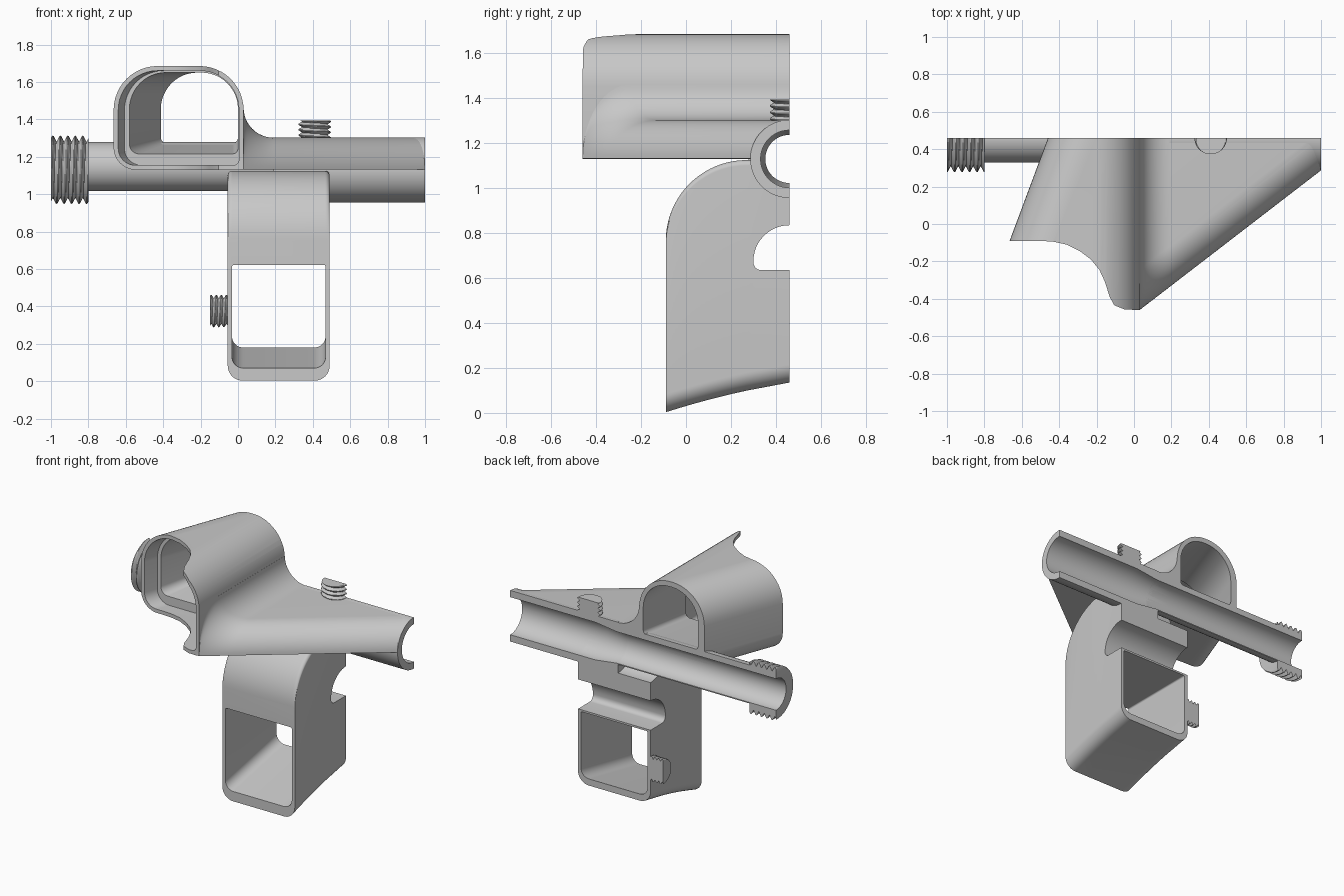
import bpy, bmesh, math
from mathutils import Vector

cube = bpy.data.objects.get("Cube")
if cube:
    bpy.data.objects.remove(cube, do_unlink=True)

CUT = 0.46      # section plane, also holds the pipe axis
AXIS_Z = 1.13   # bore height

metal = bpy.data.materials.new("plain grey")
metal.use_nodes = True
GREY = (0.58, 0.58, 0.58, 1)
metal.diffuse_color = GREY
for node in metal.node_tree.nodes:
    if node.type == 'BSDF_PRINCIPLED':
        node.inputs["Base Color"].default_value = GREY


def arc(cx, cy, r, a0, a1, n=12):
    steps = [math.radians(a0 + (a1 - a0) * i / n) for i in range(n + 1)]
    return [(cx + r * math.cos(a), cy + r * math.sin(a)) for a in steps]


def ring_at(y, left, right, low, top, radii):
    """Rounded rectangle at depth y; radii run top right, top left, low left, low right."""
    a, b, c, d = radii
    outline = (arc(right - a, top - a, a, 0, 90) + arc(left + b, top - b, b, 90, 180)
               + arc(left + c, low + c, c, 180, 270) + arc(right - d, low + d, d, 270, 360))
    return [(x, y, z) for x, z in outline]


def loft(name, rings):
    """Skin closed rings and cap the ends."""
    bm = bmesh.new()
    loops = [[bm.verts.new(p) for p in ring] for ring in rings]
    for a, b in zip(loops, loops[1:]):
        for i in range(len(a)):
            j = (i + 1) % len(a)
            bm.faces.new((a[i], a[j], b[j], b[i]))
    bm.faces.new(loops[0])
    bm.faces.new(loops[-1])
    bmesh.ops.recalc_face_normals(bm, faces=bm.faces)
    mesh = bpy.data.meshes.new(name)
    bm.to_mesh(mesh)
    bm.free()
    mesh.materials.append(metal)
    ob = bpy.data.objects.new(name, mesh)
    bpy.context.collection.objects.link(ob)
    return ob


def along_x(outline, x0, x1):
    return [[(x, y, z) for y, z in outline] for x in (x0, x1)]


def along_z(outline, z0, z1):
    return [[(x, y, z) for x, y in outline] for z in (z0, z1)]


def turned_x(name, stations, z=AXIS_Z):
    """Turned body on the pipe axis, from (x, radius) stations."""
    return loft(name, [[(x, py, pz) for py, pz in arc(CUT, z, r, 3, 363, 64)[:-1]]
                       for x, r in stations])


def thread(name, base, direction, length, inner, outer, turns):
    """Screw thread whose ridge climbs with the turning angle."""
    d = Vector(direction)
    u = Vector((0, 1, 0))
    v = d.cross(u)
    rings, count, seg = [], turns * 8, 48
    for i in range(count + 1):
        t = i / count
        ring = []
        for k in range(seg):
            ang = math.tau * (k + 0.3) / seg
            phase = (t * turns + k / seg) % 1
            r = inner + (outer - inner) * min(1, 2.4 * min(phase, 1 - phase))
            ring.append(Vector(base) + d * (t * length)
                        + (u * math.cos(ang) + v * math.sin(ang)) * r)
        rings.append(ring)
    return loft(name, rings)


# Cutters
half = loft("section_cutter", along_x([(CUT, -1), (2, -1), (2, 3), (CUT, 3)], -2, 2))
bore = turned_x("bore_cutter", [(-1.2, 0.107), (0.2, 0.107), (0.36, 0.128), (1.2, 0.128)])
socket = turned_x("socket_cutter", [(-0.3, 0.172), (0.19, 0.172)])

front_curve = [(-1.2, -0.09), (-0.5, -0.09), (-0.43, -0.095), (-0.36, -0.11), (-0.29, -0.145),
               (-0.23, -0.19), (-0.185, -0.245), (-0.155, -0.31), (-0.13, -0.39),
               (-0.105, -0.435), (-0.05, -0.457), (0.03, -0.46), (0.4, -0.46)]
front = loft("front_cutter", along_z(front_curve + [(0.4, -1), (-1.2, -1)], 0.8, 2))

tube_hole = loft("tube_hole_cutter", [
    ring_at(-0.6, -0.8, 0, 1.14, 1.65, (0.195, 0.195, 0.08, 0.03)),
    ring_at(0.5, -0.398, 0, 1.278, 1.65, (0.195, 0.195, 0.03, 0.03))])
tube_mouth = loft("tube_mouth_cutter", [
    ring_at(-0.6, -0.83, 0.005, 1.155, 1.66, (0.21, 0.21, 0.09, 0.03)),
    ring_at(0, -0.607, 0.005, 1.155, 1.66, (0.21, 0.21, 0.09, 0.03))])
grip_hole = loft("grip_hole_cutter", [
    ring_at(y, -0.032, 0.468, low, 0.622, (0.01, 0.01, 0.06, 0.06))
    for y, low in ((-0.2, 0.048), (0.6, 0.208))])
cove_outline = ([(0.7, 0.835)] + arc(CUT, 0.675, 0.16, 90, 180)
                + arc(0.335, 0.67, 0.035, 180, 270, 6) + [(0.7, 0.635)])
cove = loft("cove_cutter", along_x(cove_outline, -1, 1))

parts = []

# Tapered upper tube with its scooped mouth
tube = loft("upper_tube", [
    ring_at(y, left, 0.03, 1.13, 1.685, (0.235, 0.235, 0.12, 0.02))
    for y, left in ((-0.5, -0.818), (0.5, -0.445))])
parts.append((tube, [tube_hole, tube_mouth, front, bore, half]))


# Triangular wing: round leading edge, hollow fillet up to the tube
def wing_ring(x):
    nose = -0.46 + 0.77 * max(0, x - 0.03)
    reach = min(0.16, max(0, 0.19 - x))
    height = 0.17 + 0.16 - math.sqrt(0.16 ** 2 - reach ** 2)
    curve = [(x, nose + 0.215 * (1 - c), 1.132 + height * s)
             for c, s in arc(0, 0, 1, 0, 90, 16)]
    return curve + [(x, 0.7, 1.132 + height), (x, 0.7, 1.132)]


stations = [0.015] + [0.19 - 0.16 * math.cos(math.pi / 2 * i / 12) for i in range(13)] + [1]
parts.append((loft("side_wing", [wing_ring(x) for x in stations]), [bore, half]))

# Pipes
parts.append((turned_x("wide_pipe", [(0.19, 0.174), (1, 0.174)]), [bore, half]))
parts.append((turned_x("narrow_pipe", [(-0.9, 0.131), (0.2, 0.131)], 1.147), [bore, half]))


# Hollow grip with domed front shoulder and sloping foot
def grip_ring(y):
    t = (y + 0.09) / 0.55
    low = 0.003 + 0.175 * t - 0.043 * t * t
    dy = max(0, 0.27 - y)
    top = 0.765 + math.sqrt(max(0, 0.36 ** 2 - dy ** 2))
    return ring_at(y, -0.055, 0.49, low, top, (0.025, 0.025, 0.08, 0.08))


depths = [0.27 - 0.36 * math.cos(math.pi / 2 * i / 20) for i in range(21)] + [CUT, 0.6]
parts.append((loft("grip", [grip_ring(y) for y in depths]),
              [grip_hole, cove, socket, bore, half]))

# Threaded ends and pegs
parts.append((thread("pipe_thread", (-1, CUT, AXIS_Z), (1, 0, 0), 0.2, 0.15, 0.183, 5),
              [bore, half]))
parts.append((thread("top_peg", (0.41, CUT, 1.28), (0, 0, 1), 0.115, 0.068, 0.087, 4), [half]))
parts.append((thread("grip_peg", (-0.15, CUT, 0.375), (1, 0, 0), 0.108, 0.068, 0.087, 4), [half]))

# Apply the cuts and shade
cutters = [half, bore, socket, front, tube_hole, tube_mouth, grip_hole, cove]
for ob in cutters:
    ob.hide_render = True
for ob, cuts in parts:
    for cutter in cuts:
        mod = ob.modifiers.new("cut", 'BOOLEAN')
        mod.operation = 'DIFFERENCE'
        mod.solver = 'EXACT'
        mod.object = cutter
bpy.context.view_layer.update()
graph = bpy.context.evaluated_depsgraph_get()
baked = [bpy.data.meshes.new_from_object(ob.evaluated_get(graph)) for ob, _ in parts]
for (ob, _), mesh in zip(parts, baked):
    ob.modifiers.clear()
    ob.data = mesh
    mesh.polygons.foreach_set("use_smooth", [True] * len(mesh.polygons))
    mesh.set_sharp_from_angle(angle=math.radians(30))
for ob in cutters:
    bpy.data.objects.remove(ob, do_unlink=True)
